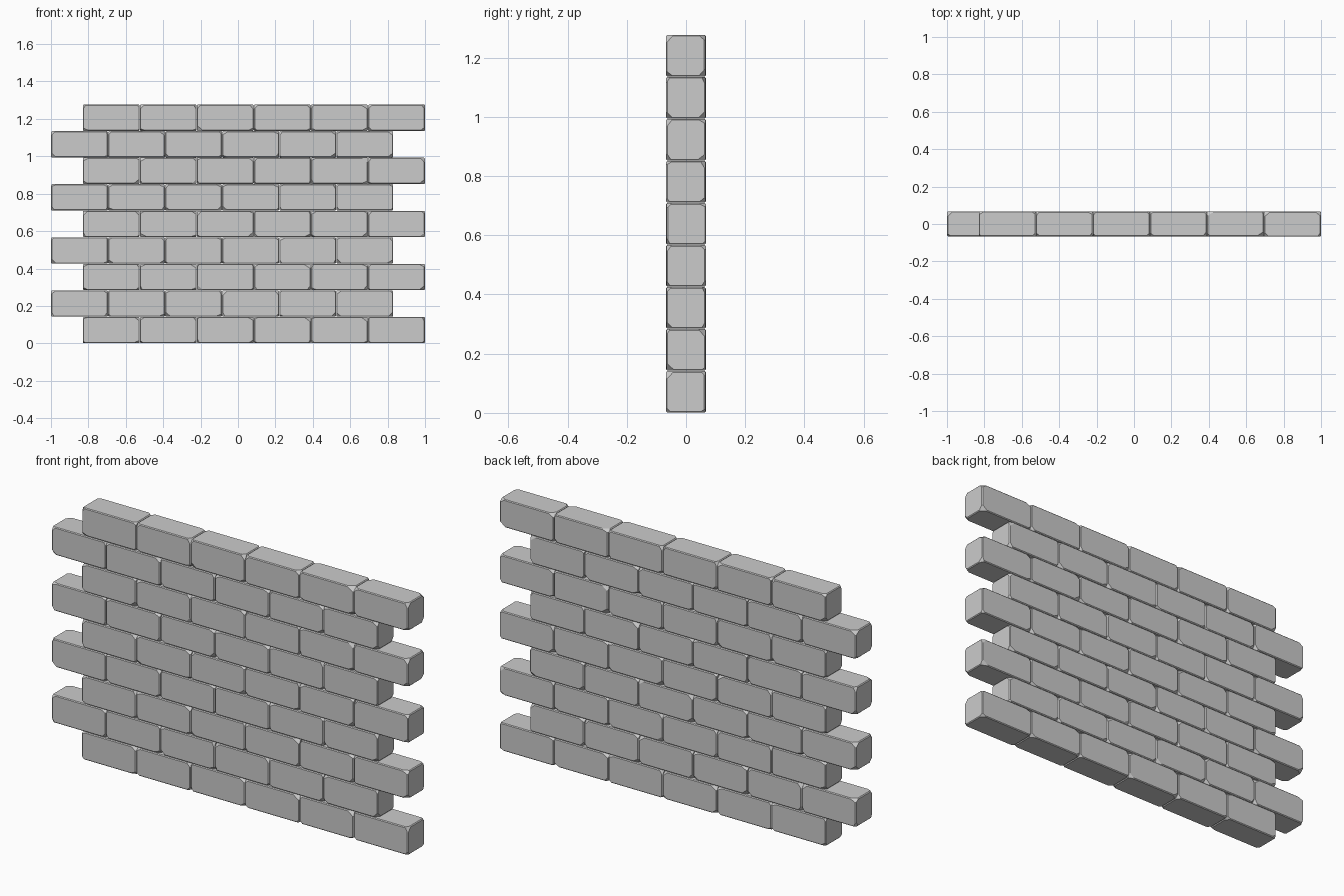
import bpy, bmesh, random
from mathutils import Vector

if "Cube" in bpy.data.objects:
    bpy.data.objects.remove(bpy.data.objects["Cube"])

random.seed(7)
ROWS, COLS = 9, 6
LENGTH, DEPTH, HEIGHT = 0.305, 0.133, 1.277 / 9
GAP = 0.0015


def brick(name, centre):
    bm = bmesh.new()
    bmesh.ops.create_cube(bm, size=1)
    size = Vector((LENGTH - GAP, DEPTH, HEIGHT - GAP))
    bmesh.ops.scale(bm, vec=size, verts=bm.verts)
    # worn edges
    bmesh.ops.bevel(bm, geom=bm.edges[:], offset=0.004, segments=1,
                    profile=0.5, affect='EDGES')
    # chipped corners, each cut by its own slanted plane
    for sx in (-1, 1):
        for sy in (-1, 1):
            for sz in (-1, 1):
                cut = (random.uniform(0.012, 0.04),
                       random.uniform(0.012, 0.03),
                       random.uniform(0.012, 0.03))
                signs = (sx, sy, sz)
                corner = Vector([s * d / 2 for s, d in zip(signs, size)])
                normal = Vector([s / c for s, c in zip(signs, cut)])
                point = corner - Vector((sx * cut[0], 0, 0))
                res = bmesh.ops.bisect_plane(
                    bm, geom=bm.verts[:] + bm.edges[:] + bm.faces[:],
                    plane_co=point, plane_no=normal, clear_outer=True)
                rim = [e for e in res['geom_cut']
                       if isinstance(e, bmesh.types.BMEdge)]
                bmesh.ops.holes_fill(bm, edges=rim, sides=0)
    bmesh.ops.recalc_face_normals(bm, faces=bm.faces)
    mesh = bpy.data.meshes.new(name)
    bm.to_mesh(mesh)
    bm.free()
    ob = bpy.data.objects.new(name, mesh)
    ob.location = centre
    bpy.context.collection.objects.link(ob)


# running-bond wall: alternate courses reach the right and the left end
for row in range(ROWS):
    start = 1.0 - COLS * LENGTH if row % 2 == 0 else -1.0
    for col in range(COLS):
        brick(f"brick_row{row + 1}_{col + 1}",
              (start + (col + 0.5) * LENGTH,
               random.uniform(-0.001, 0.001),
               (row + 0.5) * HEIGHT))
